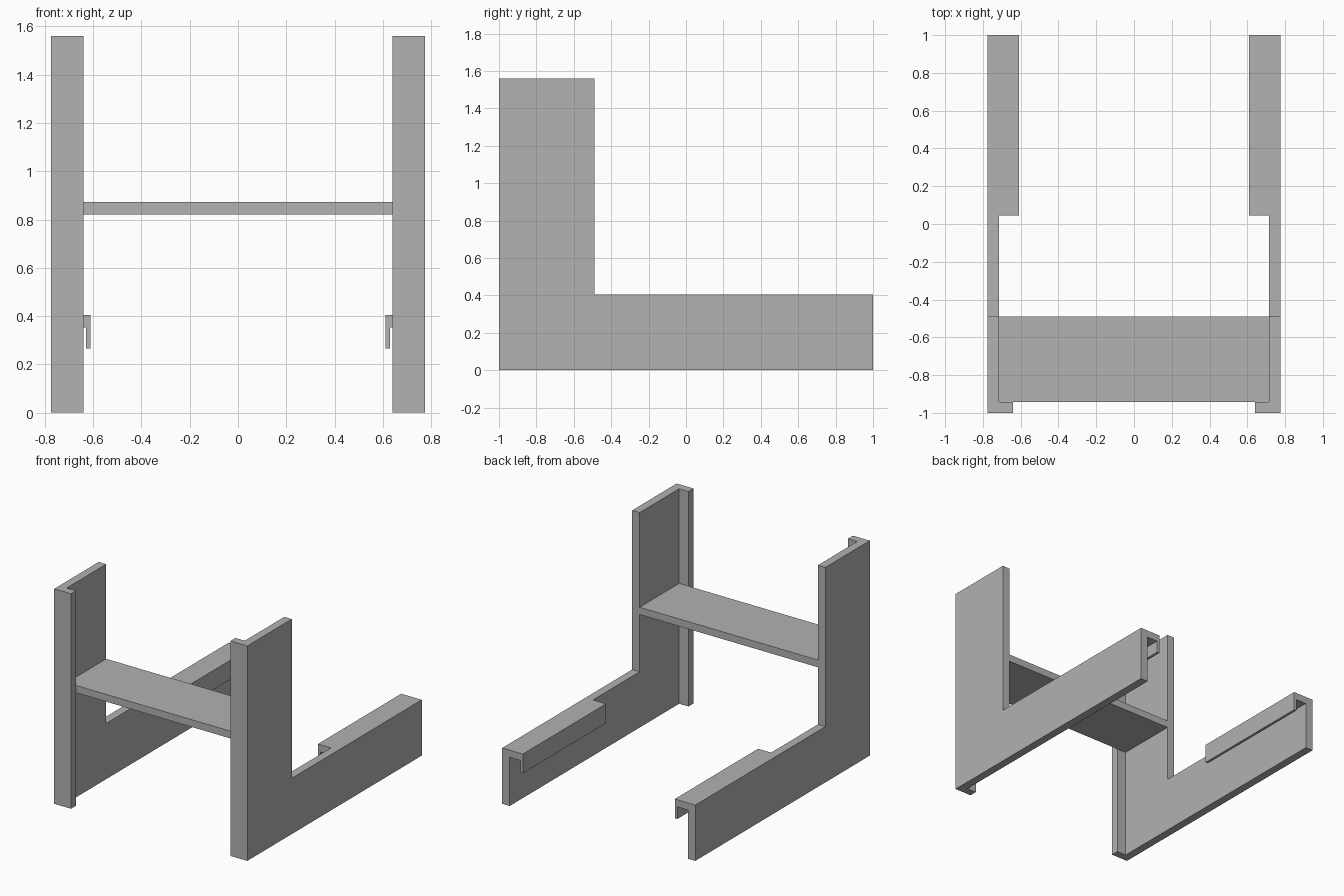
import bpy
import bmesh
from mathutils import Vector

cube = bpy.data.objects.get("Cube")
if cube:
    bpy.data.objects.remove(cube, do_unlink=True)

grey = bpy.data.materials.new("plain grey")
grey.use_nodes = True
colour = (0.445, 0.445, 0.445, 1)
grey.diffuse_color = colour
grey.node_tree.nodes["Principled BSDF"].inputs["Base Color"].default_value = colour


def extrude(name, points, direction):
    """Solid made by pushing a flat outline along a direction."""
    bm = bmesh.new()
    face = bm.faces.new([bm.verts.new(p) for p in points])
    result = bmesh.ops.extrude_face_region(bm, geom=[face], use_keep_orig=True)
    moved = [v for v in result["geom"] if isinstance(v, bmesh.types.BMVert)]
    bmesh.ops.translate(bm, verts=moved, vec=Vector(direction))
    bmesh.ops.recalc_face_normals(bm, faces=bm.faces)
    mesh = bpy.data.meshes.new(name)
    bm.to_mesh(mesh)
    bm.free()
    mesh.materials.append(grey)
    obj = bpy.data.objects.new(name, mesh)
    bpy.context.collection.objects.link(obj)
    return obj


def fuse(target, part):
    """Union a part into the target and discard the part."""
    mod = target.modifiers.new("union", 'BOOLEAN')
    mod.operation = 'UNION'
    mod.solver = 'EXACT'
    mod.object = part
    bpy.context.view_layer.objects.active = target
    bpy.ops.object.modifier_apply(modifier=mod.name)
    bpy.data.objects.remove(part, do_unlink=True)


OUT, IN = 0.775, 0.715       # outer and inner face of a side panel
TOP, RAIL = 1.56, 0.405      # heights of the upright and the low rail
FRONT, STEP, BACK = -1.0, -0.49, 1.0

# L-shaped side panel
panel_outline = [(FRONT, 0), (BACK, 0), (BACK, RAIL),
                 (STEP, RAIL), (STEP, TOP), (FRONT, TOP)]
side_frames = extrude("side_frames", [(IN, y, z) for y, z in panel_outline],
                      (OUT - IN, 0, 0))

# Inward flange up the front edge
flange = extrude("front_flange",
                 [(0.64, FRONT, 0), (OUT, FRONT, 0),
                  (OUT, -0.943, 0), (0.64, -0.943, 0)], (0, 0, TOP))
fuse(side_frames, flange)

# Hooked lip along the rear of the rail
hook_outline = [(OUT, RAIL), (0.61, RAIL), (0.61, 0.265),
                (0.63, 0.265), (0.63, 0.353), (OUT, 0.353)]
hook = extrude("rail_hook", [(x, 0.045, z) for x, z in hook_outline],
               (0, BACK - 0.045, 0))
fuse(side_frames, hook)

# Same frame on the other side
side_frames.modifiers.new("mirror", 'MIRROR').use_mirror_merge = False

# Shelf joining the two uprights
extrude("shelf", [(-IN, y, z) for y, z in
                  [(-0.943, 0.82), (STEP, 0.82), (STEP, 0.873), (-0.943, 0.873)]],
        (2 * IN, 0, 0))
